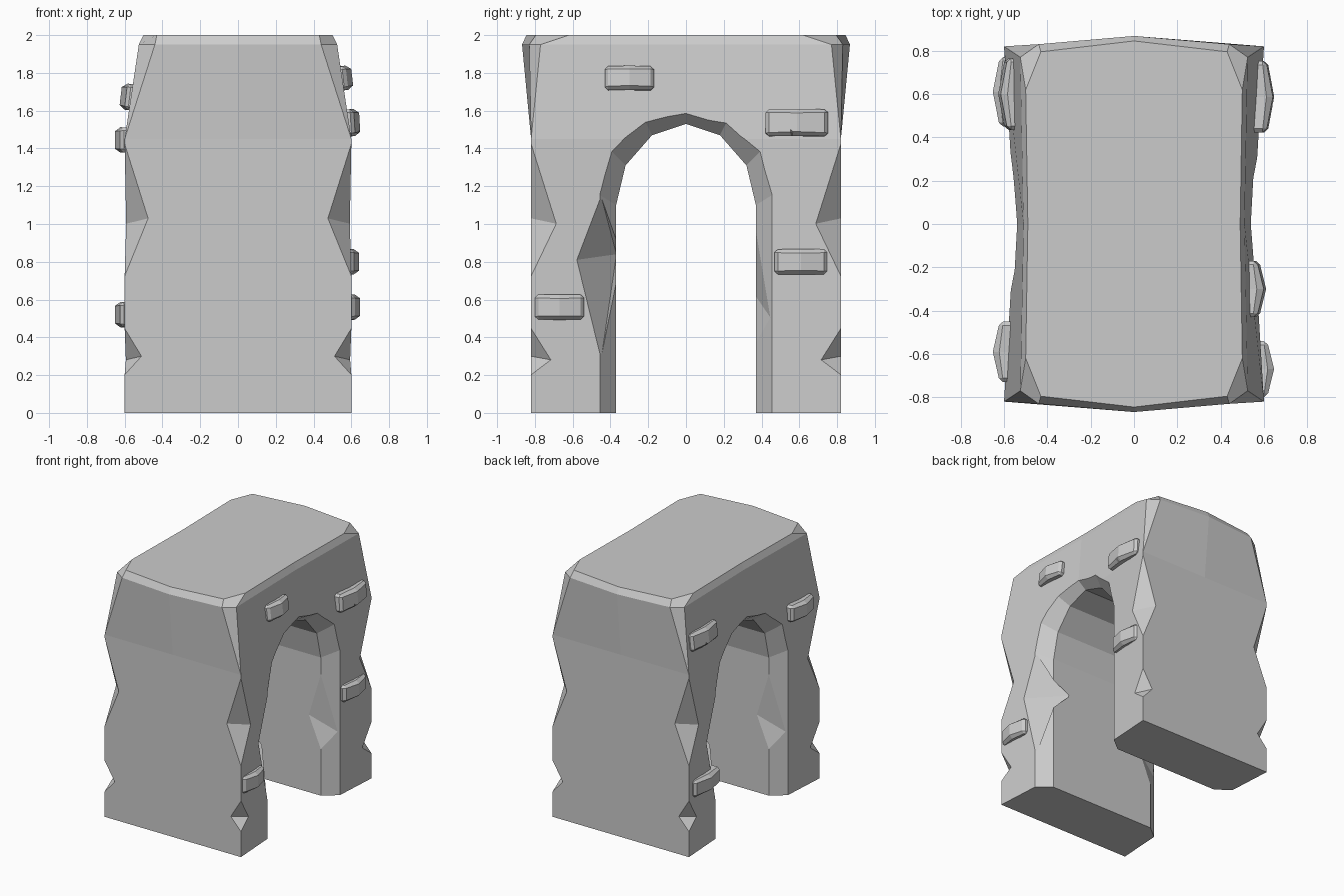
import bpy, bmesh
from mathutils import Matrix

if "Cube" in bpy.data.objects:
    bpy.data.objects.remove(bpy.data.objects["Cube"])


def make_object(name, bm):
    bmesh.ops.recalc_face_normals(bm, faces=bm.faces)
    mesh = bpy.data.meshes.new(name)
    bm.to_mesh(mesh)
    bm.free()
    ob = bpy.data.objects.new(name, mesh)
    bpy.context.collection.objects.link(ob)
    return ob


def loft(rings):
    """Closed solid skinned through equal-length rings."""
    bm = bmesh.new()
    vs = [[bm.verts.new(p) for p in r] for r in rings]
    n = len(rings[0])
    for a, b in zip(vs, vs[1:]):
        for i in range(n):
            j = (i + 1) % n
            bm.faces.new((a[i], a[j], b[j], b[i]))
    bm.faces.new(vs[0])
    bm.faces.new(vs[-1])
    bmesh.ops.remove_doubles(bm, verts=bm.verts, dist=0.001)
    return bm


def add_hull(bm, points):
    part = bmesh.new()
    for p in points:
        part.verts.new(p)
    bmesh.ops.convex_hull(part, input=part.verts)
    bmesh.ops.recalc_face_normals(part, faces=part.faces)
    tmp = bpy.data.meshes.new("tmp")
    part.to_mesh(tmp)
    part.free()
    bm.from_mesh(tmp)
    bpy.data.meshes.remove(tmp)


def cut(ob, cutter):
    cutter.hide_render = True
    mod = ob.modifiers.new("cut", 'BOOLEAN')
    mod.operation = 'DIFFERENCE'
    mod.solver = 'EXACT'
    mod.object = cutter
    bpy.context.view_layer.objects.active = ob
    bpy.ops.object.modifier_apply(modifier=mod.name)
    bpy.data.objects.remove(cutter)


# Stone block: horizontal rings, each from side middle, two corner points, end middle
def ring(z, mid, a, b, end):
    (ax, ay), (bx, by) = a, b
    return [(mid, 0, z), (ax, ay, z), (bx, by, z), (0, end, z),
            (-bx, by, z), (-ax, ay, z), (-mid, 0, z), (-ax, -ay, z),
            (-bx, -by, z), (0, -end, z), (bx, -by, z), (ax, -ay, z)]


corner = (0.6, 0.82)
arch = make_object("stone_arch", loft([
    ring(0, 0.55, corner, corner, 0.82),
    ring(1.45, 0.55, corner, corner, 0.82),
    ring(1.95, 0.51, (0.525, 0.77), (0.44, 0.83), 0.868),
    ring(2.0, 0.49, (0.5, 0.62), (0.43, 0.795), 0.845)]))

# Arched opening, flared at both faces
inner = [(0.37, -0.1), (0.37, 1.1), (0.32, 1.31), (0.18, 1.47), (0, 1.53)]
outer = [(0.45, -0.1), (0.45, 1.15), (0.39, 1.38), (0.22, 1.55), (0, 1.61)]


def arch_ring(x, k):
    half = [(a[0] + (b[0] - a[0]) * k, a[1] + (b[1] - a[1]) * k)
            for a, b in zip(inner, outer)]
    return [(x, y, z) for y, z in half] + [(x, -y, z) for y, z in half[-2::-1]]


cut(arch, make_object("opening_cutter", loft([
    arch_ring(-0.67, 2), arch_ring(-0.47, 0), arch_ring(0.47, 0), arch_ring(0.67, 2)])))

# Chips along the four outer corners and the edges of the opening
chips = bmesh.new()
for sx in (1, -1):
    for sy in (1, -1):
        for top, bot, a, b in ((1.43, 0.72, (0.475, 1.03), (0.68, 1.0)),
                               (0.45, 0.2, (0.51, 0.30), (0.71, 0.28))):
            pts = [(0.601, 0.821, top), (0.601, 0.821, bot), (a[0], 0.821, a[1]),
                   (0.598, b[0], b[1]), (0.68, 0.9, a[1])]
            add_hull(chips, [(x * sx, y * sy, z) for x, y, z in pts])
    # large and small inner chips, turned half round for the other face
    for pts in (
        [(0.58, -0.45, 1.15), (0.58, -0.45, 0.28), (0.588, -0.58, 0.81),
         (0.32, -0.368, 0.84), (0.68, -0.28, 0.82)],
        [(0.475, 0.368, 1.0), (0.475, 0.368, 0.35), (0.575, 0.45, 0.5),
         (0.36, 0.368, 0.62), (0.56, 0.32, 0.6)]):
        add_hull(chips, [(x * sx, y * sx, z) for x, y, z in pts])
cut(arch, make_object("chip_cutter", chips))


# Raised bricks with pinched, bulging middles
def brick(name, side, out, y, z, length, height, lean=0.0, cracked=False):
    bm = bmesh.new()
    bmesh.ops.create_cube(bm, size=1, matrix=Matrix.Diagonal((0.1, length, height, 1)))
    along = [e for e in bm.edges if abs(e.verts[0].co.y - e.verts[1].co.y) > 0.01]
    bmesh.ops.subdivide_edges(bm, edges=along, cuts=1)
    for v in bm.verts:
        if abs(v.co.y) < 0.001:
            v.co.z *= 0.84
        elif v.co.x > 0:
            v.co.x -= 0.015
    rim = [e for e in bm.edges if any(abs(v.co.y) > 0.001 for v in e.verts)]
    bmesh.ops.bevel(bm, geom=rim, offset=0.018, segments=1, affect='EDGES',
                    clamp_overlap=True)
    ob = make_object(name, bm)
    if cracked:
        notch = bmesh.new()
        h = -height / 2
        add_hull(notch, [(0.08, -0.05, h - 0.02), (0.08, 0.02, h - 0.02),
                         (0.08, -0.04, h + 0.065), (0.015, -0.02, h - 0.02)])
        cut(ob, make_object("crack_cutter", notch))
    turn = Matrix.Rotation(0 if side > 0 else 3.14159265, 4, 'Z')
    ob.data.transform(Matrix.Translation((side * (out - 0.05), y, z)) @ turn
                      @ Matrix.Rotation(-lean, 4, 'Y'))


for i, args in enumerate((
        (1, 0.59, -0.30, 1.77, 0.26, 0.13, 0.12),
        (1, 0.63, 0.587, 1.535, 0.33, 0.145, 0.06, True),
        (1, 0.627, 0.608, 0.80, 0.28, 0.135),
        (1, 0.632, -0.67, 0.56, 0.26, 0.135),
        (-1, 0.607, 0.60, 1.67, 0.33, 0.14, 0.12, True),
        (-1, 0.637, -0.59, 1.445, 0.28, 0.135),
        (-1, 0.637, 0.61, 0.52, 0.32, 0.135))):
    brick(f"raised_brick_{i + 1}", *args)
